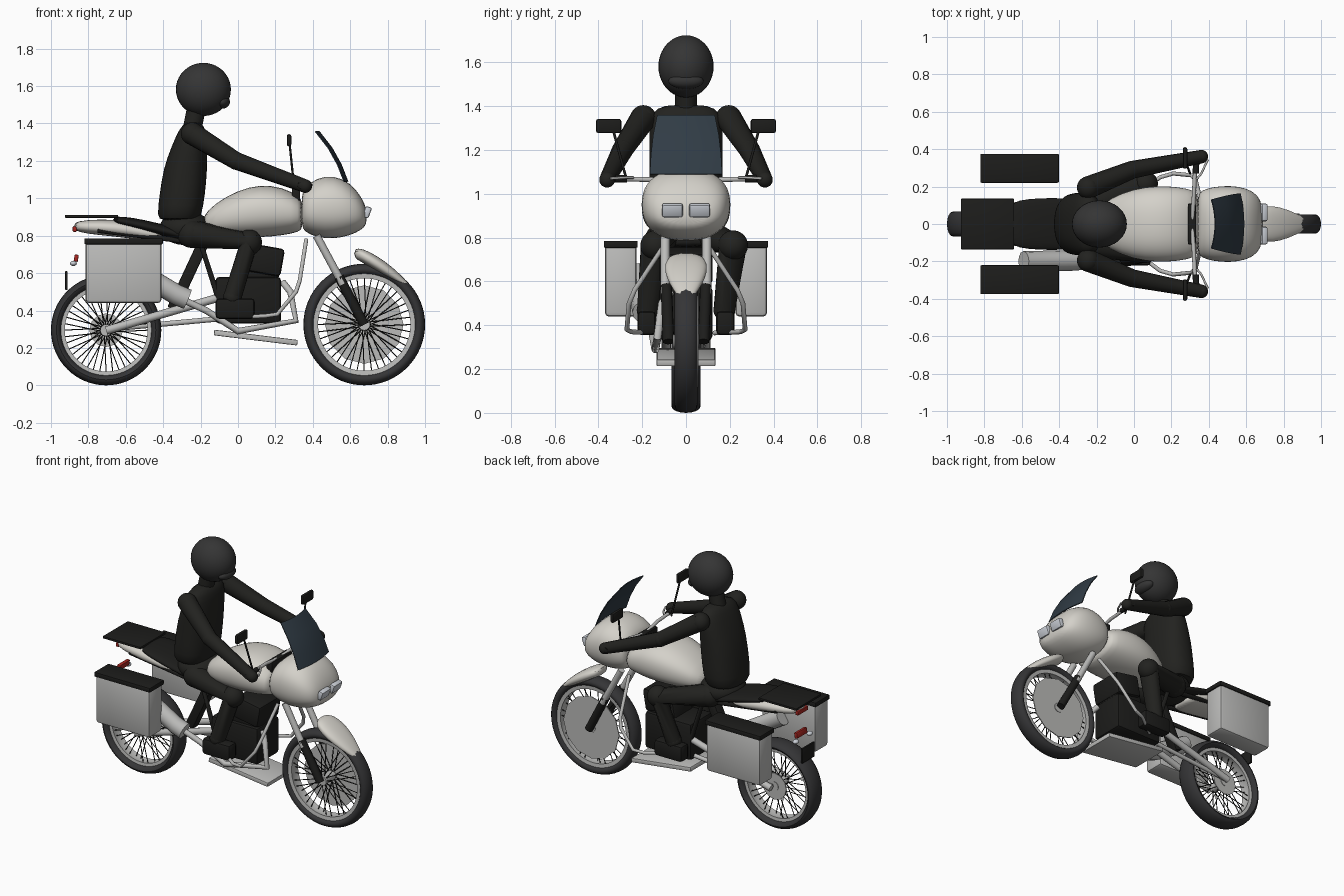
import bpy, bmesh, math
from mathutils import Vector, Matrix

if "Cube" in bpy.data.objects:
    bpy.data.objects.remove(bpy.data.objects["Cube"])

def mat(name, r, g, b):
    m = bpy.data.materials.new(name)
    m.diffuse_color = (r, g, b, 1)
    m.use_nodes = True
    m.node_tree.nodes["Principled BSDF"].inputs["Base Color"].default_value = m.diffuse_color
    return m

BLACK = mat("black", .012, .012, .011)
LEATHER = mat("leather", .016, .016, .014)
HELMET = mat("helmet_grey", .035, .035, .035)
RUBBER = mat("rubber", .035, .035, .037)
PAINT = mat("paint", .66, .64, .59)
SILVER = mat("silver", .5, .5, .49)
GLASS = mat("tinted_glass", .03, .045, .06)
LENS = mat("lens", .6, .63, .68)
RED = mat("red", .4, .02, .015)

def finish(name, bm, m):
    bmesh.ops.recalc_face_normals(bm, faces=bm.faces)
    me = bpy.data.meshes.new(name)
    bm.to_mesh(me)
    bm.free()
    me.materials.append(m)
    ob = bpy.data.objects.new(name, me)
    bpy.context.collection.objects.link(ob)
    return ob

def box(name, c, size, m, tilt=0, bevel=.008):
    bm = bmesh.new()
    bmesh.ops.create_cube(bm, size=1)
    bm.transform(Matrix.Translation(c) @ Matrix.Rotation(math.radians(tilt), 4, 'Y') @ Matrix.Diagonal((*size, 1)))
    ob = finish(name, bm, m)
    if bevel:
        b = ob.modifiers.new("bevel", 'BEVEL')
        b.width, b.segments = bevel, 2
    return ob

def ball(name, c, r, m):
    bm = bmesh.new()
    bmesh.ops.create_uvsphere(bm, u_segments=32, v_segments=20, radius=1)
    bm.transform(Matrix.Translation(c) @ Matrix.Diagonal((*r, 1)))
    return finish(name, bm, m)

def tube(name, pts, r, m):
    """Pipe along points; each point may carry its own radius as 4th value."""
    cu = bpy.data.curves.new(name, 'CURVE')
    cu.dimensions, cu.bevel_depth, cu.bevel_resolution, cu.use_fill_caps = '3D', r, 4, True
    sp = cu.splines.new('POLY')
    sp.points.add(len(pts) - 1)
    for p, q in zip(sp.points, pts):
        p.co = (*q[:3], 1)
        p.radius = q[3] / r if len(q) > 3 else 1
    cu.materials.append(m)
    ob = bpy.data.objects.new(name, cu)
    bpy.context.collection.objects.link(ob)

def limb(name, pts, m):
    """Tapered pipe with round joints."""
    tube(name, pts, .05, m)
    for i, p in enumerate(pts):
        ball(f"{name}_joint_{i}", p[:3], (p[3],) * 3, m)

def loft(name, secs, m, axis='X', n=24, e=.85):
    """Skin of rounded rings: (station, low, high, half width)."""
    bm = bmesh.new()
    rings = []
    for s, lo, hi, hy in secs:
        ring = []
        for k in range(n):
            a = 2 * math.pi * k / n
            c, d = (math.copysign(abs(f(a)) ** e, f(a)) for f in (math.cos, math.sin))
            h = (lo + hi) / 2 + (hi - lo) / 2 * d
            ring.append(bm.verts.new((s, hy * c, h) if axis == 'X' else (h, hy * c, s)))
        rings.append(ring)
    for a, b in zip(rings, rings[1:]):
        for k in range(n):
            bm.faces.new((a[k], a[k - 1], b[k - 1], b[k]))
    bm.faces.new(rings[0])
    bm.faces.new(rings[-1])
    ob = finish(name, bm, m)
    ob.modifiers.new("smooth", 'SUBSURF').levels = 1
    return ob

def ring(name, c, prof, m, n=64):
    """Closed (radius, y) profile spun round the wheel axle."""
    bm = bmesh.new()
    vs = [bm.verts.new((r, y, 0)) for r, y in prof]
    es = [bm.edges.new((vs[i - 1], vs[i])) for i in range(len(vs))]
    bmesh.ops.spin(bm, geom=vs + es, axis=(0, 1, 0), cent=(0, 0, 0), angle=2 * math.pi, steps=n)
    bmesh.ops.remove_doubles(bm, verts=bm.verts, dist=1e-5)
    bm.transform(Matrix.Translation(c))
    return finish(name, bm, m)

def wheel(name, x, R, w, inner):
    c = Vector((x, 0, R))
    mid, h = (R + inner) / 2, (R - inner) / 2
    ring(name + "_tyre", c, [(mid + h * math.cos(a), w * math.sin(a)) for a in
                             [2 * math.pi * k / 16 for k in range(16)]], RUBBER)
    ring(name + "_rim", c, [(inner - .015, -.035), (inner + .012, -.038), (inner + .012, .038), (inner - .015, .035),
                            (inner - .008, 0)], SILVER)
    tube(name + "_hub", [(x, -.06, R), (x, .06, R)], .032, SILVER)
    bm = bmesh.new()
    for k in range(40):
        a = 2 * math.pi * k / 40
        b = a + (.35 if k % 2 else -.35)
        y = .045 * (1 if k % 4 < 2 else -1)
        p = Vector((.028 * math.cos(b), y, .028 * math.sin(b)))
        q = Vector(((inner - .01) * math.cos(a), y * .3, (inner - .01) * math.sin(a)))
        d = q - p
        T = Matrix.Translation(c + (p + q) / 2) @ d.to_track_quat('Z', 'Y').to_matrix().to_4x4()
        bmesh.ops.create_cone(bm, segments=6, radius1=.0028, radius2=.0028, depth=d.length, matrix=T)
    finish(name + "_spokes", bm, BLACK)

# wheels and brake discs
wheel("front_wheel", .675, .325, .052, .262)
wheel("rear_wheel", -.705, .295, .066, .236)
tube("front_brake_disc", [(.675, .05, .325), (.675, .056, .325)], .21, SILVER)
tube("rear_brake_disc", [(-.705, .05, .295), (-.705, .056, .295)], .09, SILVER)

# painted bodywork
loft("fuel_tank", [(-.19, .83, .90, .08), (-.13, .80, .97, .14), (0, .79, 1.045, .19), (.12, .79, 1.075, .207),
                   (.24, .80, 1.06, .2), (.33, .82, 1.01, .18), (.345, .84, .98, .15)], PAINT)
loft("fairing", [(.34, .85, 1.02, .15), (.355, .82, 1.06, .18), (.42, .79, 1.11, .2), (.51, .78, 1.125, .208),
                 (.60, .80, 1.085, .195), (.66, .83, 1.01, .16), (.69, .86, .94, .1)], PAINT)
loft("front_mudguard", [(.62, .68, .73, .05), (.66, .66, .735, .09), (.74, .61, .695, .102), (.83, .56, .63, .075),
                        (.90, .52, .56, .04), (.928, .505, .525, .02)], PAINT)
loft("tail", [(-.88, .83, .87, .06), (-.82, .81, .885, .095), (-.65, .795, .89, .125), (-.5, .775, .86, .12),
              (-.38, .76, .82, .1)], PAINT)
loft("seat", [(-.67, .865, .9, .10), (-.62, .85, .905, .13), (-.5, .82, .885, .14), (-.38, .79, .855, .14),
              (-.25, .76, .82, .13), (-.12, .75, .81, .1)], BLACK)

# windscreen
bm = bmesh.new()
rows = [[bm.verts.new((x - .02 * u * u, u * hw, z)) for u in [k / 4 - 1 for k in range(9)]]
        for x, z, hw in ((.59, 1.09, .165), (.555, 1.18, .16), (.505, 1.27, .15), (.435, 1.36, .132))]
for a, b in zip(rows, rows[1:]):
    for k in range(8):
        bm.faces.new((a[k], a[k + 1], b[k + 1], b[k]))
finish("windscreen", bm, GLASS).modifiers.new("thick", 'SOLIDIFY').thickness = .006

# engine, skid plate, exhaust
box("crankcase", (.055, 0, .455), (.35, .24, .25), BLACK, 0, .02)
box("cylinder", (.12, 0, .60), (.2, .2, .16), BLACK, 10, .02)
box("cylinder_head", (.145, 0, .67), (.19, .24, .15), BLACK, 10, .02)
box("skid_plate", (.095, 0, .255), (.45, .27, .03), SILVER, 7, .006)
tube("exhaust_pipe", [(.24, -.07, .55), (.28, -.11, .5), (.31, -.13, .345), (0, -.14, .29), (-.17, -.16, .4),
                      (-.32, -.18, .47)], .018, SILVER)
tube("muffler", [(-.27, -.19, .46), (-.33, -.195, .485), (-.59, -.20, .64)], .055, SILVER)
tube("chain_run", [(-.7, .075, .3), (-.05, .075, .36)], .014, SILVER)
box("shock_absorber", (-.27, 0, .58), (.06, .07, .38), BLACK, 25)

# rear rack, lights, plate
box("luggage_rack", (-.783, 0, .903), (.285, .27, .015), BLACK, 0, .003)
box("tail_light", (-.873, 0, .835), (.022, .11, .028), RED, 0, .004)
box("lower_tail_light", (-.865, 0, .68), (.022, .11, .038), RED, 10, .004)
box("number_plate", (-.918, 0, .56), (.012, .13, .1), BLACK, 0, .002)
box("dashboard", (.31, 0, 1.02), (.045, .22, .07), BLACK)

# rider body
loft("torso", [(.88, -.41, -.22, .13), (.90, -.435, -.195, .165), (1.02, -.42, -.175, .168), (1.16, -.40, -.163, .168),
               (1.28, -.355, -.163, .17), (1.37, -.315, -.17, .165), (1.41, -.28, -.2, .10)], LEATHER, 'Z')
ball("hips", (-.28, 0, .84), (.14, .15, .09), LEATHER)
tube("neck", [(-.245, 0, 1.37), (-.215, 0, 1.52)], .05, LEATHER)
ball("helmet", (-.185, 0, 1.582), (.147, .126, .142), HELMET)
ball("helmet_chin", (-.085, 0, 1.515), (.042, .08, .036), HELMET)

for s, side in ((1, "left"), (-1, "right")):
    # arms and legs
    limb(side + "_arm", [(-.245, s * .195, 1.345, .06), (-.01, s * .29, 1.2, .048), (.36, s * .36, 1.065, .036)], LEATHER)
    knee = .215 if s > 0 else -.14
    limb(side + "_leg", [(-.25, s * .1, .81, .075), (.06, knee, .765, .068), (-.03, s * .175, .47, .05)], LEATHER)
    box(side + "_boot", (-.015, s * .18, .41), (.21, .085, .11), BLACK, 0, .02)
    # fork
    tube(side + "_fork_tube", [(.42, s * .095, .80), (.56, s * .095, .54)], .021, SILVER)
    tube(side + "_fork_leg", [(.54, s * .09, .58), (.675, s * .08, .325)], .026, BLACK)
    # handlebar, grip, lever, mirror
    tube(side + "_handlebar", [(.31, 0, 1.04), (.32, s * .15, 1.065), (.33, s * .37, 1.07)], .011, SILVER)
    tube(side + "_grip", [(.33, s * .27, 1.07), (.335, s * .39, 1.07)], .017, BLACK)
    tube(side + "_lever", [(.335, s * .24, 1.075), (.36, s * .27, 1.075), (.395, s * .345, 1.07)], .006, SILVER)
    tube(side + "_mirror_stem", [(.3, s * .27, 1.06), (.275, s * .335, 1.3)], .006, BLACK)
    box(side + "_mirror", (.273, s * .353, 1.31), (.024, .115, .065), BLACK, 0, .01)
    # headlight, indicator, swingarm
    box(side + "_headlight", (.69, s * .062, .925), (.035, .095, .062), LENS, 20, .01)
    ball(side + "_indicator", (-.88, s * .075, .652), (.018, .022, .014), LENS)
    tube(side + "_swingarm", [(-.705, s * .09, .293), (-.1, s * .09, .47)], .022, SILVER)
    tube(side + "_rear_frame", [(-.1, s * .1, .45), (-.2, s * .1, .76), (-.75, s * .09, .83)], .015, BLACK)
    # crash bar
    tube(side + "_crash_bar", [(.365, s * .09, .78), (.33, s * .235, .56), (.31, s * .26, .5), (.21, s * .27, .38),
                               (.14, s * .25, .37), (-.02, s * .13, .365)], .011, SILVER)
    # pannier
    box(side + "_pannier", (-.612, s * .298, .605), (.405, .145, .33), SILVER, 0, .018)
    box(side + "_pannier_lid", (-.612, s * .298, .77), (.42, .155, .032), BLACK, 0, .006)

# bake curves and modifiers, then smooth
bpy.ops.object.select_all(action='SELECT')
bpy.context.view_layer.objects.active = bpy.context.selected_objects[0]
bpy.ops.object.convert(target='MESH')
bpy.ops.object.shade_smooth_by_angle(angle=math.radians(40))
